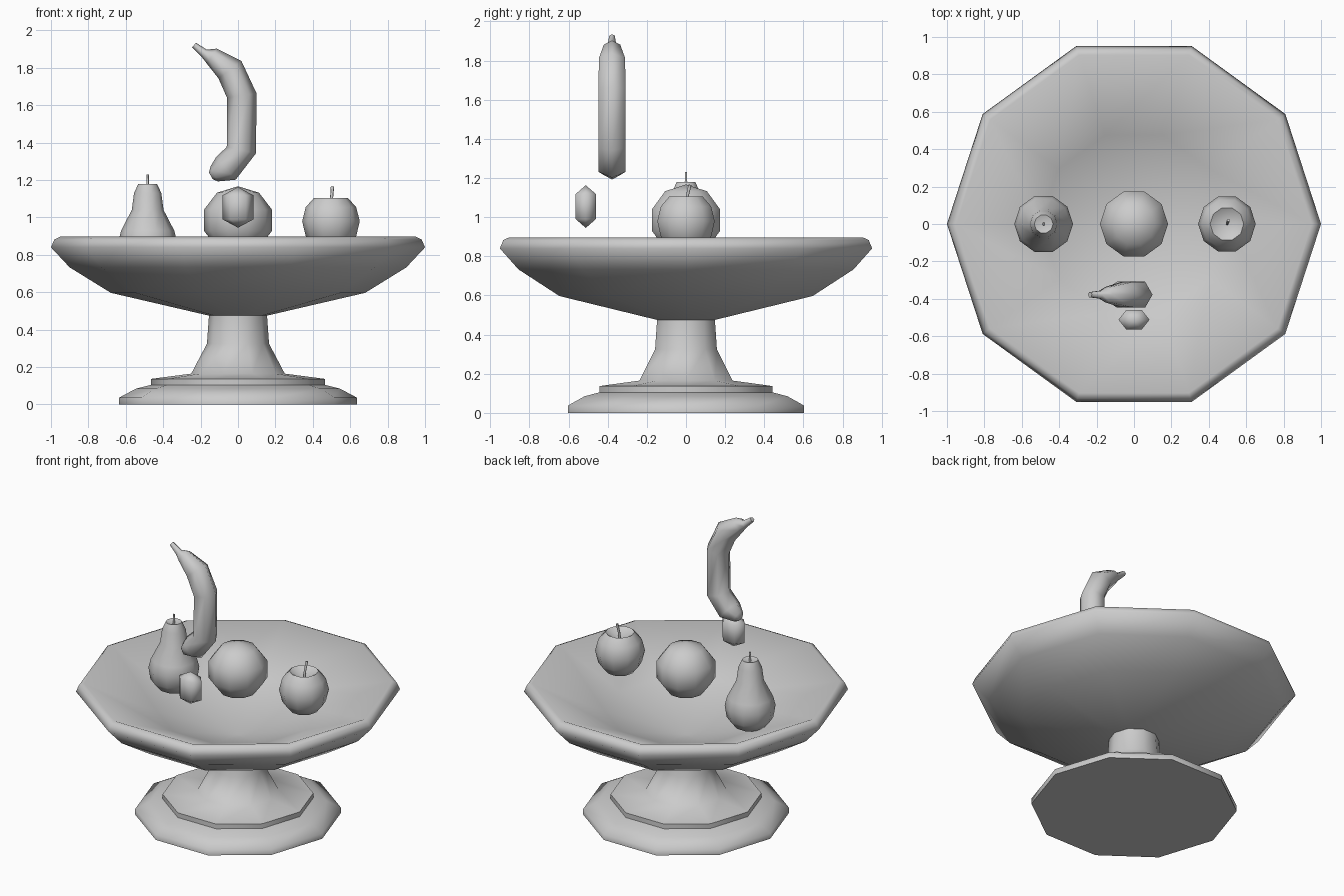
import bpy, bmesh, math
from mathutils import Vector

if "Cube" in bpy.data.objects:
    bpy.data.objects.remove(bpy.data.objects["Cube"])

# One plain grey finish for everything
GREY = (0.6, 0.6, 0.6, 1)
clay = bpy.data.materials.new("grey_clay")
clay.use_nodes = True
clay.diffuse_color = GREY
clay.node_tree.nodes["Principled BSDF"].inputs["Base Color"].default_value = GREY


def finish(name, bm):
    """Turn a bmesh into a smooth-shaded object with crisp edges."""
    bmesh.ops.recalc_face_normals(bm, faces=bm.faces)
    mesh = bpy.data.meshes.new(name)
    bm.to_mesh(mesh)
    bm.free()
    mesh.materials.append(clay)
    obj = bpy.data.objects.new(name, mesh)
    bpy.context.collection.objects.link(obj)
    bpy.ops.object.select_all(action="DESELECT")
    obj.select_set(True)
    bpy.context.view_layer.objects.active = obj
    bpy.ops.object.shade_smooth_by_angle(angle=math.radians(65))
    return obj


def loft(name, rings):
    """Skin a list of vertex rings; a ring with one point closes to a tip."""
    bm = bmesh.new()
    loops = [[bm.verts.new(p) for p in ring] for ring in rings]
    for a, b in zip(loops, loops[1:]):
        n = max(len(a), len(b))
        for i in range(n):
            j = (i + 1) % n
            corners = [a[i % len(a)], a[j % len(a)], b[j % len(b)], b[i % len(b)]]
            bm.faces.new(list(dict.fromkeys(corners)))
    for end in (loops[0], loops[-1]):
        if len(end) > 2:
            bm.faces.new(end)
    return finish(name, bm)


def lathe(name, profile, centre=(0, 0), sides=10, depth=1):
    """Spin (radius, height) pairs around a vertical axis."""
    rings = []
    for r, z in profile:
        count = sides if r else 1
        angles = [math.tau * i / sides for i in range(count)]
        rings.append([(centre[0] + r * math.cos(a),
                       centre[1] + r * depth * math.sin(a), z) for a in angles])
    return loft(name, rings)


def tube(name, path, sides=6):
    """Sweep a polygon along (x, y, z, radius) points."""
    points = [Vector(p[:3]) for p in path]
    rings = []
    for i, p in enumerate(path):
        before, after = points[max(i - 1, 0)], points[min(i + 1, len(path) - 1)]
        along = (after - before).normalized()
        across = Vector((0, 1, 0)).cross(along).normalized()
        side = along.cross(across)
        rings.append([points[i] + p[3] * (across * math.cos(a) + side * math.sin(a))
                      for a in (math.tau * k / sides for k in range(sides))])
    return loft(name, rings)


# Stepped foot and flared column
lathe("pedestal", [(0.635, 0), (0.635, 0.037), (0.545, 0.085), (0.465, 0.105),
                   (0.465, 0.137), (0.25, 0.165), (0.166, 0.325), (0.155, 0.48)])

# Wide bowl with a rounded lip and a gently sloping inside
lathe("bowl", [(0, 0.475), (0.155, 0.475), (0.68, 0.597), (0.9, 0.733), (1, 0.84),
               (0.982, 0.882), (0.95, 0.897), (0.5, 0.7), (0, 0.54)])

# Round fruit in the middle
R = 0.182
steps = [math.pi * i / 5 for i in range(6)]
lathe("orange", [(R * math.sin(a) / math.sin(steps[2]) if 0 < i < 5 else 0,
                  0.985 - R * math.cos(a)) for i, a in enumerate(steps)])

# Pear with a short stem
pear = (-0.483, 0)
lathe("pear", [(0, 0.735), (0.1, 0.735), (0.145, 0.79), (0.157, 0.87), (0.142, 0.93),
               (0.085, 1.04), (0.073, 1.13), (0.05, 1.18), (0, 1.165)], pear)
tube("pear_stem", [(*pear, 1.16, 0.008), (*pear, 1.23, 0.006)])

# Apple with a dimple and a leaning stem
apple = (0.497, 0)
lathe("apple", [(0, 0.85), (0.09, 0.845), (0.135, 0.9), (0.154, 0.98),
                (0.135, 1.055), (0.09, 1.105), (0, 1.05)], apple)
tube("apple_stem", [(*apple, 1.04, 0.007), (0.5, 0.005, 1.1, 0.008),
                    (0.505, 0.02, 1.165, 0.009)])

# Hanging banana, from stem tip to blunt end
Y = -0.378
tube("banana", [(-0.235, Y, 1.922, 0.016), (-0.18, Y, 1.877, 0.024),
                (-0.14, Y, 1.862, 0.048), (-0.043, Y, 1.79, 0.077),
                (0.02, Y, 1.652, 0.08), (0.018, Y, 1.36, 0.08),
                (-0.065, Y, 1.262, 0.08), (-0.128, Y, 1.232, 0.044),
                (-0.145, Y, 1.222, 0.02)])

# Small six-sided grape
lathe("grape", [(0, 0.945), (0.083, 0.99), (0.083, 1.118), (0, 1.163)],
      (0, -0.512), sides=6, depth=0.72)
